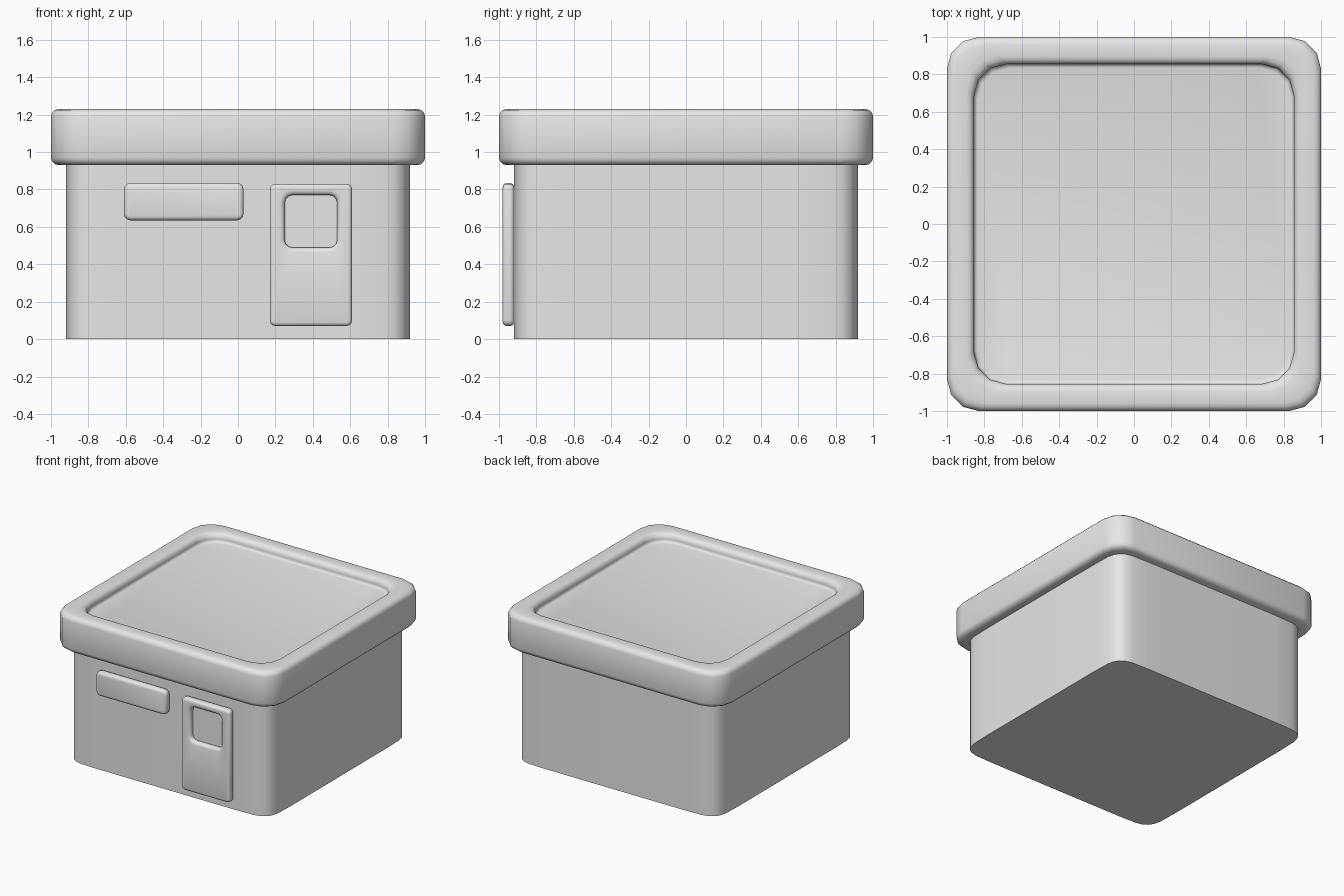
import bpy, bmesh
from math import sin, cos, radians, pi

cube = bpy.data.objects.get("Cube")
if cube:
    bpy.data.objects.remove(cube, do_unlink=True)

# One plain grey for the whole building
grey = bpy.data.materials.new("light_grey")
grey.use_nodes = True
grey.diffuse_color = (0.8, 0.8, 0.8, 1)
grey.node_tree.nodes["Principled BSDF"].inputs["Base Color"].default_value = (0.8, 0.8, 0.8, 1)


def arc(d, z, r, start, end, steps=3):
    """Quarter-round piece of a profile, as (distance, height) pairs."""
    angles = [radians(start + (end - start) * i / steps) for i in range(steps + 1)]
    return [(d + r * cos(a), z + r * sin(a)) for a in angles]


def ring_points(hx, hy, radius, power, steps):
    """Rectangle with rounded corners; a higher power makes tighter corners."""
    points = []
    for k, (sx, sy) in enumerate([(1, 1), (-1, 1), (-1, -1), (1, -1)]):
        for i in range(steps + 1):
            t = i / steps if k % 2 == 0 else 1 - i / steps
            cx = max(cos(t * pi / 2), 0) ** (2 / power)
            cy = max(sin(t * pi / 2), 0) ** (2 / power)
            points.append((sx * (hx - radius + radius * cx),
                           sy * (hy - radius + radius * cy)))
    return points


def loft(name, rings, location=(0, 0, 0), upright=False, power=2, steps=3):
    """Skin a stack of rings (half x, half y, y offset, corner radius, z) and cap it."""
    bm = bmesh.new()
    loops = []
    for hx, hy, oy, radius, z in rings:
        loops.append([bm.verts.new((x, y + oy, z))
                      for x, y in ring_points(hx, hy, radius, power, steps)])
    for low, high in zip(loops, loops[1:]):
        for i in range(len(low)):
            j = (i + 1) % len(low)
            bm.faces.new((low[i], low[j], high[j], high[i]))
    bm.faces.new(loops[0][::-1])
    bm.faces.new(loops[-1])
    bmesh.ops.recalc_face_normals(bm, faces=bm.faces)
    mesh = bpy.data.meshes.new(name)
    bm.to_mesh(mesh)
    bm.free()
    mesh.materials.append(grey)
    obj = bpy.data.objects.new(name, mesh)
    bpy.context.collection.objects.link(obj)
    obj.location = location
    if upright:
        obj.rotation_euler.x = pi / 2
    bpy.ops.object.select_all(action='DESELECT')
    obj.select_set(True)
    bpy.context.view_layer.objects.active = obj
    bpy.ops.object.shade_smooth_by_angle(angle=radians(40))
    return obj


def slab_rings(hx, hy, thick, bevel, radius):
    """Rings of a plate with rounded edges on both faces."""
    profile = arc(-bevel, bevel, bevel, -90, 0) + arc(-bevel, thick - bevel, bevel, 0, 90)
    return [(hx + d, hy + d, 0, radius + d, z) for d, z in profile]


# Walls
loft("walls", [(0.92, 0.92, 0, 0.3, z) for z in (0, 0.95)], power=4.5, steps=6)

# Roof slab with a raised rim around a sunken deck
roof_profile = (arc(0.96, 0.97, 0.04, -90, 0) + arc(0.96, 1.19, 0.04, 0, 90)
                + arc(0.895, 1.19, 0.04, 90, 180) + arc(0.835, 1.18, 0.02, 0, -90))
loft("roof", [(d, d, 0, 0.17, z) for d, z in roof_profile])

# Door with a recessed window
window = arc(0.165, 0.035, 0.025, 90, 180) + [(0.14, 0.02)]
door_rings = slab_rings(0.22, 0.38, 0.06, 0.02, 0.03)
door_rings += [(d, d, 0.18, 0.04 + d - 0.14, z) for d, z in window]
loft("door", door_rings, (0.39, -0.92, 0.45), upright=True)

# Blank wall panel beside the door
loft("wall_panel", slab_rings(0.32, 0.1, 0.06, 0.022, 0.035),
     (-0.29, -0.92, 0.735), upright=True)
